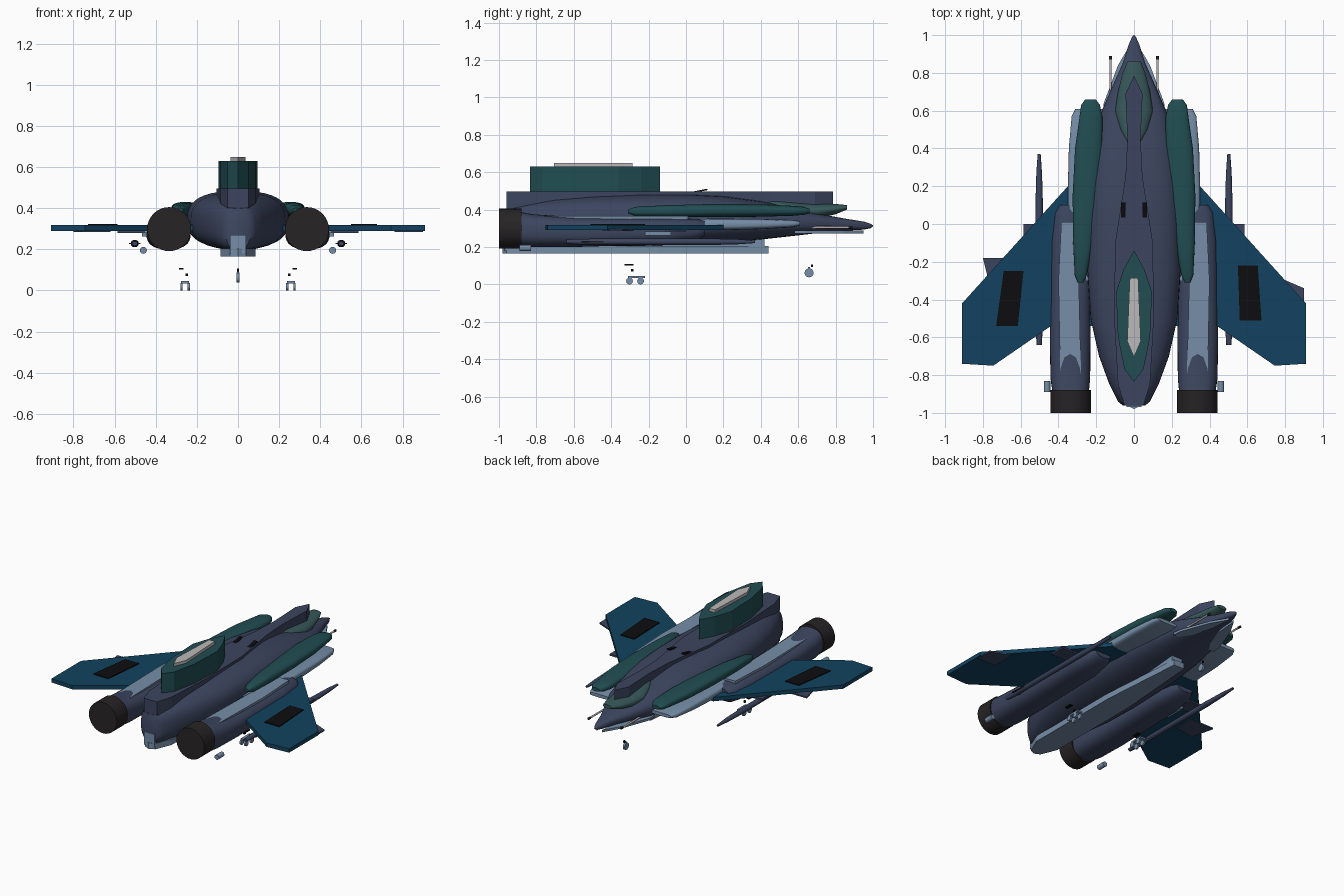
import bpy, bmesh, math
from mathutils import Matrix


def mat(name, c):
    m = bpy.data.materials.new(name)
    m.diffuse_color = (*c, 1)
    return m


NAVY = mat("navy", (0.045, 0.06, 0.115))
WING = mat("deep_blue", (0.006, 0.055, 0.115))
GREEN = mat("green", (0.015, 0.075, 0.085))
GLASS = mat("glass_green", (0.04, 0.10, 0.105))
LIGHT = mat("light_blue", (0.18, 0.27, 0.39))
DARK = mat("burnt_metal", (0.02, 0.017, 0.019))
BLACK = mat("black", (0.004, 0.004, 0.005))
PALE = mat("pale", (0.5, 0.48, 0.48))


def finish(bm, name, m, smooth=None):
    bmesh.ops.recalc_face_normals(bm, faces=bm.faces)
    me = bpy.data.meshes.new(name)
    bm.to_mesh(me)
    bm.free()
    o = bpy.data.objects.new(name, me)
    bpy.context.collection.objects.link(o)
    me.materials.append(m)
    if smooth:
        bpy.ops.object.select_all(action='DESELECT')
        o.select_set(True)
        bpy.context.view_layer.objects.active = o
        bpy.ops.object.shade_smooth_by_angle(angle=math.radians(smooth))
    return o


def loft(name, secs, m, p=2.0, n=32, smooth=40):
    """Superellipse sections along y: (y, x centre, half width, z low, z high)."""
    bm = bmesh.new()
    rings = []
    for y, xc, w, z0, z1 in secs:
        ring = []
        for i in range(n):
            a = 2 * math.pi * i / n
            c, s = math.cos(a), math.sin(a)
            x = math.copysign(abs(c) ** (2 / p), c) * w
            z = math.copysign(abs(s) ** (2 / p), s) * (z1 - z0) / 2
            ring.append(bm.verts.new((xc + x, y, (z0 + z1) / 2 + z)))
        rings.append(ring)
    for a, b in zip(rings, rings[1:]):
        for i in range(n):
            j = (i + 1) % n
            bm.faces.new((a[i], a[j], b[j], b[i]))
    bm.faces.new(rings[0])
    bm.faces.new(rings[-1])
    return finish(bm, name, m, smooth)


def plate(name, pts, z0, z1, m, s=1):
    """Vertical extrusion of a plan outline."""
    bm = bmesh.new()
    f = bm.faces.new([bm.verts.new((s * x, y, z0)) for x, y in pts])
    ext = bmesh.ops.extrude_face_region(bm, geom=[f])
    for v in ext['geom']:
        if isinstance(v, bmesh.types.BMVert):
            v.co.z = z1
    return finish(bm, name, m)


def sym(half):
    return half + [(-x, y) for x, y in reversed(half) if x > 0]


def box(name, x0, x1, y0, y1, z0, z1, m, s=1):
    return plate(name, [(x0, y0), (x1, y0), (x1, y1), (x0, y1)], z0, z1, m, s)


def cyl(name, x, y, z, r, length, m, axis='Y', n=20):
    bm = bmesh.new()
    rot = Matrix.Rotation(math.pi / 2, 4, 'X' if axis == 'Y' else 'Y')
    bmesh.ops.create_cone(bm, cap_ends=True, segments=n, radius1=r, radius2=r, depth=length,
                          matrix=Matrix.Translation((x, y, z)) @ rot)
    return finish(bm, name, m, 40)


# Fuselage with needle nose
loft("fuselage", [(-0.96, 0, .06, .20, .40), (-0.94, 0, .085, .195, .42), (-0.85, 0, .13, .195, .44),
                  (-0.7, 0, .185, .195, .46), (-0.5, 0, .23, .20, .475), (-0.25, 0, .247, .205, .483),
                  (0, 0, .245, .212, .483), (0.2, 0, .235, .222, .472), (0.4, 0, .212, .24, .445),
                  (0.6, 0, .17, .262, .405), (0.75, 0, .105, .28, .37), (0.85, 0, .06, .287, .352),
                  (0.95, 0, .028, .293, .336), (0.985, 0, .013, .30, .325), (1.0, 0, .003, .31, .316)],
     NAVY, p=2.6, n=40)
# Flat-topped spine
plate("spine", sym([(0, .785), (.045, .69), (.035, .45), (.045, .25), (.10, -.1), (.105, -.5),
                    (.085, -.85), (.05, -.96), (0, -.96)]), .40, .496, NAVY)
# Dorsal tower with pale cap
plate("dorsal_tower", sym([(0, -.14), (.055, -.24), (.095, -.36), (.085, -.60), (.05, -.77), (0, -.835)]),
      .46, .63, GREEN)
plate("tower_cap", sym([(0, -.285), (.022, -.285), (.036, -.62), (0, -.705)]), .625, .65, PALE)
# Belly keel
plate("keel", sym([(0, .44), (.04, .44), (.085, -.15), (.085, -.85), (.04, -.96), (0, -.98)]), .165, .205, LIGHT)
box("keel_fin", -.04, .04, -.97, .42, .18, .27, LIGHT)
# Canopy
loft("canopy", [(.42, 0, .03, .40, .455), (.50, 0, .075, .37, .448), (.60, 0, .10, .35, .438),
                (.70, 0, .085, .35, .432), (.80, 0, .06, .375, .43), (.86, 0, .035, .40, .424)], GLASS)

for s, side in ((1, "right"), (-1, "left")):
    # Engine nacelle and nozzle
    loft(side + "_nacelle", [(-.90, s * .335, .095, .205, .39), (-.82, s * .337, .105, .20, .375),
                             (-.6, s * .338, .108, .20, .36), (-.1, s * .335, .105, .215, .355),
                             (.06, s * .335, .085, .235, .35), (.10, s * .335, .06, .26, .34)], NAVY, p=2.6)
    cyl(side + "_nozzle", s * .335, -.94, .298, .107, .12, DARK, n=32)
    plate(side + "_nacelle_panel", [(.28, -.80), (.39, -.80), (.40, -.3), (.385, .01), (.30, .01)],
          .335, .366, LIGHT, s)
    # Intake side fairing
    loft(side + "_intake_fairing", [(-.3, s * .28, .05, .29, .34), (-.1, s * .285, .065, .29, .35),
                                    (.2, s * .275, .075, .29, .352), (.4, s * .255, .09, .295, .35),
                                    (.57, s * .24, .09, .305, .345), (.61, s * .235, .075, .315, .338)],
         LIGHT, p=3.5)
    # Green shoulder pod
    loft(side + "_shoulder_pod", [(-.31, s * .283, .015, .38, .40), (-.27, s * .282, .032, .365, .415),
                                  (-.1, s * .27, .052, .36, .424), (.15, s * .255, .07, .36, .43),
                                  (.4, s * .24, .072, .362, .428), (.57, s * .228, .06, .367, .42),
                                  (.63, s * .23, .05, .372, .415), (.66, s * .23, .028, .38, .405)],
         GREEN, p=2.6)
    # Wing
    plate(side + "_wing", [(.22, .20), (.35, .20), (.91, -.42), (.91, -.74), (.745, -.75), (.44, -.54), (.22, -.54)],
          .29, .317, WING, s)
    # Nose strake, gun barrel and mount
    plate(side + "_nose_strake", [(.02, .95), (.085, .84), (.16, .64), (.165, .58), (.10, .58), (.03, .8)],
          .273, .288, LIGHT, s)
    cyl(side + "_gun_barrel", s * .125, .74, .305, .006, .28, PALE, n=10)
    cyl(side + "_gun_muzzle", s * .125, .88, .305, .008, .02, DARK, n=10)
    # Underwing missile, fins and pylon
    loft(side + "_missile", [(-.64, s * .502, .014, .217, .239), (-.56, s * .502, .018, .212, .244),
                             (.1, s * .502, .02, .21, .246), (.27, s * .502, .015, .214, .242),
                             (.37, s * .502, .008, .221, .235)], NAVY, n=12)
    plate(side + "_missile_tail_fin", [(.475, -.56), (.53, -.56), (.52, -.44), (.485, -.44)], .225, .231, DARK, s)
    box(side + "_pylon_plate", .45, .585, -.11, -.0, .28, .292, NAVY, s)
    box(side + "_wing_fitting", .443, .467, -.22, -.08, .262, .282, LIGHT, s)
    # Small thruster by the nacelle
    cyl(side + "_thruster", s * .46, -.86, .195, .017, .06, LIGHT, n=16)
    # Antenna on the back, tilted
    a = box(side + "_antenna", .045, .068, -.04, .04, -.004, .004, BLACK, s)
    a.location = (0, .075, .5)
    a.rotation_euler.x = .2
    # Main landing gear bogie
    box(side + "_gear_bar", .238, .277, -.31, -.22, .034, .045, LIGHT, s)
    for x in (.24, .275):
        for y in (-.302, -.243):
            cyl(side + "_main_wheel", s * x, y, .018, .018, .011, LIGHT, axis='X', n=16)
    box(side + "_gear_link", .244, .256, -.293, -.28, .07, .083, BLACK, s)
    box(side + "_gear_door", .266, .288, -.33, -.28, .102, .11, BLACK, s)

# Wing walk panels, set differently on each side
plate("right_wing_panel", [(.55, -.22), (.655, -.22), (.675, -.51), (.56, -.51)], .31, .323, BLACK)
plate("left_wing_panel", [(-.585, -.25), (-.69, -.25), (-.73, -.54), (-.615, -.54)], .31, .323, BLACK)
# Dark leading-edge tabs under the wings
plate("left_wing_tab", [(-.80, -.18), (-.62, -.18), (-.62, -.32), (-.76, -.34)], .285, .295, NAVY)
plate("right_wing_tab", [(.76, -.28), (.90, -.34), (.90, -.45), (.76, -.45)], .285, .295, NAVY)
# Nose gear
cyl("nose_wheel", 0, .658, .062, .024, .014, LIGHT, axis='X', n=20)
box("nose_strut", -.006, .006, .652, .664, .06, .092, LIGHT)
box("nose_gear_link", -.005, .005, .669, .68, .092, .106, BLACK)
